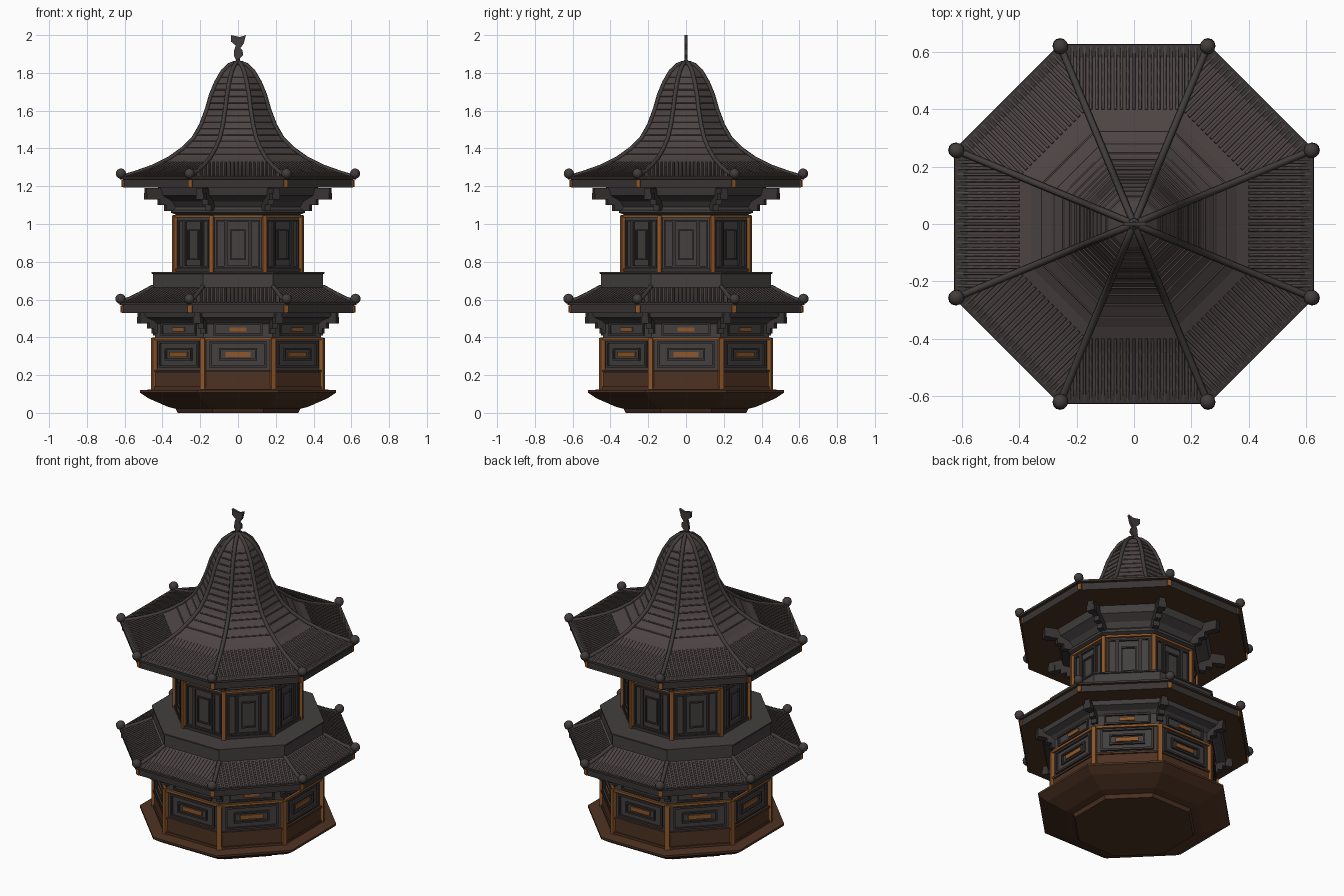
import bpy, bmesh, math
from mathutils import Matrix, Vector

cube = bpy.data.objects.get("Cube")
if cube:
    bpy.data.objects.remove(cube)

T = math.tan(math.pi / 8)      # half side length per unit of apothem
C = math.cos(math.pi / 8)


def material(name, rgb):
    m = bpy.data.materials.new(name)
    m.use_nodes = True
    m.diffuse_color = (*rgb, 1)
    b = m.node_tree.nodes["Principled BSDF"]
    b.inputs["Base Color"].default_value = (*rgb, 1)
    b.inputs["Roughness"].default_value = 0.9
    return m


tile = material("roof tile", (0.075, 0.058, 0.057))
ridge = material("ridge tile", (0.055, 0.045, 0.045))
stone = material("grey timber", (0.056, 0.050, 0.049))
trim = material("dark trim", (0.040, 0.034, 0.033))
amber = material("amber wood", (0.27, 0.095, 0.022))
brown = material("brown wood", (0.075, 0.032, 0.016))


def finish(name, bm, mats, smooth=False):
    bmesh.ops.recalc_face_normals(bm, faces=bm.faces)
    me = bpy.data.meshes.new(name)
    bm.to_mesh(me)
    bm.free()
    for m in mats:
        me.materials.append(m)
    if smooth:
        me.shade_smooth()
    ob = bpy.data.objects.new(name, me)
    bpy.context.collection.objects.link(ob)
    return ob


def octagon(name, profile, mat, under=None):
    """Stack of octagonal rings given as (apothem, height); under colours downward faces."""
    bm = bmesh.new()
    rings = []
    for a, z in profile:
        angles = [math.pi / 8 + i * math.pi / 4 for i in range(8)]
        rings.append([bm.verts.new((a / C * math.cos(t), a / C * math.sin(t), z)) for t in angles])
    for lo, hi in zip(rings, rings[1:]):
        for i in range(8):
            j = (i + 1) % 8
            bm.faces.new((lo[i], lo[j], hi[j], hi[i]))
    bm.faces.new(rings[0])
    bm.faces.new(rings[-1])
    bmesh.ops.recalc_face_normals(bm, faces=bm.faces)
    if under:
        for f in bm.faces:
            f.material_index = int(f.normal.z < -0.3)
    return finish(name, bm, [mat, under or mat])


def boxes(name, items, mat, turn=0.0):
    """Repeat boxes (x, distance, z, width, depth, height) on all eight sides."""
    bm = bmesh.new()
    for k in range(8):
        rot = Matrix.Rotation(k * math.pi / 4 + turn, 4, 'Z')
        for x, d, z, w, dep, h in items:
            m = rot @ Matrix.Translation((x, -d, z)) @ Matrix.Diagonal((w, dep, h, 1))
            bmesh.ops.create_cube(bm, size=1, matrix=m)
    return finish(name, bm, [mat])


def frame(x, d, z, w, h, t, dep):
    """Four bars around a rectangle."""
    return [(x, d, z + s * (h - t) / 2, w, dep, t) for s in (-1, 1)] + \
           [(x + s * (w - t) / 2, d, z, t, dep, h) for s in (-1, 1)]


def tubes(name, paths, radius, mat):
    cu = bpy.data.curves.new(name, 'CURVE')
    cu.dimensions = '3D'
    cu.bevel_depth = radius
    cu.bevel_resolution = 1
    cu.use_fill_caps = True
    for path in paths:
        sp = cu.splines.new('POLY')
        sp.points.add(len(path) - 1)
        for p, co in zip(sp.points, path):
            p.co = (*co, 1)
    cu.materials.append(mat)
    ob = bpy.data.objects.new(name, cu)
    bpy.context.collection.objects.link(ob)


def height_at(profile, a):
    for (a0, z0), (a1, z1) in zip(profile, profile[1:]):
        if a1 <= a <= a0:
            return z0 + (z1 - z0) * (a0 - a) / (a0 - a1)
    return profile[-1][1]


def roof_details(name, profile, rib_top, spacing):
    """Hip ridges, tile ribs running down each slope, and corner balls."""
    hips, ribs = [], []
    edge = profile[0][0]
    for k in range(8):
        rot = Matrix.Rotation(k * math.pi / 4, 3, 'Z')
        hips.append([rot @ Vector((a * T, -a, z + 0.004)) for a, z in profile])
        n = int(edge * T / spacing)
        for i in range(-n, n + 1):
            x = i * spacing
            stop = max(rib_top, abs(x) / T + 0.01)
            if stop < edge - 0.03:
                steps = [edge + (stop - edge) * s / 5 for s in range(6)]
                ribs.append([rot @ Vector((x, -a, height_at(profile, a) + 0.001)) for a in steps])
    tubes(name + "_hip_ridges", hips, 0.012, ridge)
    tubes(name + "_tile_ribs", ribs, 0.0055, tile)
    bm = bmesh.new()
    for h in hips:
        p = h[0]
        bmesh.ops.create_uvsphere(bm, u_segments=12, v_segments=8, radius=0.027,
                                  matrix=Matrix.Translation((p.x, p.y, p.z + 0.018)))
    finish(name + "_corner_balls", bm, [ridge], True)


def brackets(name, r0, r1, top, drop):
    """Stepped brackets under the eave corners, with a hanging knob."""
    items = []
    for i in range(4):
        reach = r0 + (r1 - r0) * (i + 1) / 4
        z = top - drop * (3 - i) / 4 - drop / 8
        items.append((0, (r0 + reach) / 2 - 0.02, z, 0.034, reach - r0 + 0.04, drop / 4))
    items.append((0, r1 - 0.02, top - drop * 0.36, 0.045, 0.04, drop * 0.3))
    boxes(name, items, trim, math.pi / 8)


# Base plinth
octagon("base_plinth", [(0.32, 0), (0.33, 0.022), (0.37, 0.032), (0.47, 0.075),
                        (0.52, 0.108), (0.52, 0.12), (0.44, 0.125)], brown)

# Lower storey
octagon("lower_wall", [(0.44, 0.11), (0.44, 0.41), (0.44, 0.47), (0.46, 0.49),
                       (0.50, 0.505), (0.51, 0.54)], stone)
boxes("lower_skirting", [(0, 0.442, 0.175, 0.34, 0.008, 0.08)], brown)
boxes("lower_rails", [(0, 0.445, 0.393, 0.36, 0.016, 0.014)], amber)
boxes("lower_sills", [(0, 0.445, 0.222, 0.36, 0.014, 0.012),
                      (0, 0.445, 0.132, 0.36, 0.016, 0.014)], brown)
boxes("lower_panel_frames", frame(0, 0.444, 0.31, 0.30, 0.14, 0.012, 0.014)
      + frame(0, 0.444, 0.31, 0.20, 0.065, 0.010, 0.014)
      + frame(0, 0.444, 0.442, 0.26, 0.066, 0.010, 0.012), trim)
boxes("lower_plaques", [(0, 0.443, 0.31, 0.13, 0.009, 0.026),
                        (0, 0.443, 0.442, 0.09, 0.009, 0.022)], amber)
boxes("lower_pillars", [(0, 0.45 / C - 0.008, 0.258, 0.026, 0.026, 0.276)], amber, math.pi / 8)
brackets("lower_brackets", 0.46, 0.57, 0.53, 0.11)

# Lower roof
octagon("lower_eave", [(0.46, 0.53), (0.615, 0.53), (0.615, 0.57), (0.628, 0.572),
                       (0.628, 0.584), (0.60, 0.588)], trim, brown)
low_roof = [(0.622, 0.582), (0.57, 0.602), (0.52, 0.626), (0.45, 0.665)]
octagon("lower_roof", low_roof, tile)
roof_details("lower_roof", low_roof, 0.46, 0.0216)
boxes("lower_eave_corner_plates", [(0, 0.615 / C - 0.008, 0.55, 0.024, 0.022, 0.036)],
      amber, math.pi / 8)
octagon("balcony", [(0.45, 0.64), (0.45, 0.735), (0.457, 0.737), (0.457, 0.745),
                    (0.30, 0.747)], stone)

# Upper storey
octagon("upper_wall", [(0.33, 0.73), (0.33, 1.05), (0.355, 1.06), (0.355, 1.075),
                       (0.34, 1.09), (0.36, 1.12), (0.41, 1.15), (0.425, 1.20)], stone)
boxes("upper_rails", [(0, 0.334, 1.04, 0.27, 0.018, 0.013)], amber)
boxes("upper_sills", [(0, 0.334, 0.757, 0.27, 0.014, 0.016)], trim)
boxes("upper_panel_frames", frame(0, 0.333, 0.895, 0.13, 0.25, 0.010, 0.016)
      + frame(0, 0.333, 0.89, 0.085, 0.16, 0.008, 0.014)
      + [f for s in (-1, 1) for f in frame(s * 0.092, 0.333, 0.895, 0.05, 0.25, 0.008, 0.012)], trim)
boxes("upper_pillars", [(0, 0.34 / C - 0.008, 0.895, 0.024, 0.024, 0.30)], amber, math.pi / 8)
brackets("upper_brackets", 0.38, 0.53, 1.19, 0.12)

# Upper roof with a bell-shaped slope
octagon("upper_eave", [(0.38, 1.192), (0.61, 1.192), (0.61, 1.235), (0.626, 1.237),
                       (0.626, 1.25), (0.59, 1.256)], trim, brown)
bell = [(0.62, 1.245), (0.54, 1.268), (0.45, 1.30), (0.36, 1.345), (0.29, 1.395), (0.235, 1.45),
        (0.195, 1.52), (0.165, 1.60), (0.142, 1.68), (0.115, 1.745), (0.08, 1.805),
        (0.045, 1.838), (0.015, 1.85)]
octagon("upper_roof", bell, tile)
roof_details("upper_roof", bell, 0.40, 0.0216)
boxes("upper_eave_corner_plates", [(0, 0.61 / C - 0.008, 1.214, 0.024, 0.022, 0.036)],
      amber, math.pi / 8)

# Horizontal tile courses on the steep part of the bell
courses = []
for i in range(13):
    z = 1.37 + i * 0.034
    a = next(a0 + (a1 - a0) * (z - z0) / (z1 - z0)
             for (a0, z0), (a1, z1) in zip(bell, bell[1:]) if z0 <= z <= z1)
    for k in range(8):
        rot = Matrix.Rotation(k * math.pi / 4, 3, 'Z')
        courses.append([rot @ Vector((s * a * T, -a, z)) for s in (-1, 1)])
tubes("roof_courses", courses, 0.004, tile)

# Flat bird-like finial on a small knob
octagon("finial_knob", [(0.03, 1.84), (0.022, 1.855), (0.009, 1.868), (0.006, 1.885)], ridge)
outline = [(-0.007, 1.86), (0.007, 1.86), (0.012, 1.88), (0.027, 1.895), (0.024, 1.92),
           (0.012, 1.93), (0.03, 1.955), (0.042, 2.0), (0.01, 1.99), (-0.038, 2.0),
           (-0.036, 1.965), (-0.012, 1.945), (-0.02, 1.92), (-0.022, 1.89)]
bm = bmesh.new()
face = bm.faces.new([bm.verts.new((x, -0.007, z)) for x, z in outline])
new = bmesh.ops.extrude_face_region(bm, geom=[face])["geom"]
bmesh.ops.translate(bm, vec=(0, 0.014, 0), verts=[v for v in new if isinstance(v, bmesh.types.BMVert)])
finish("finial", bm, [ridge])
